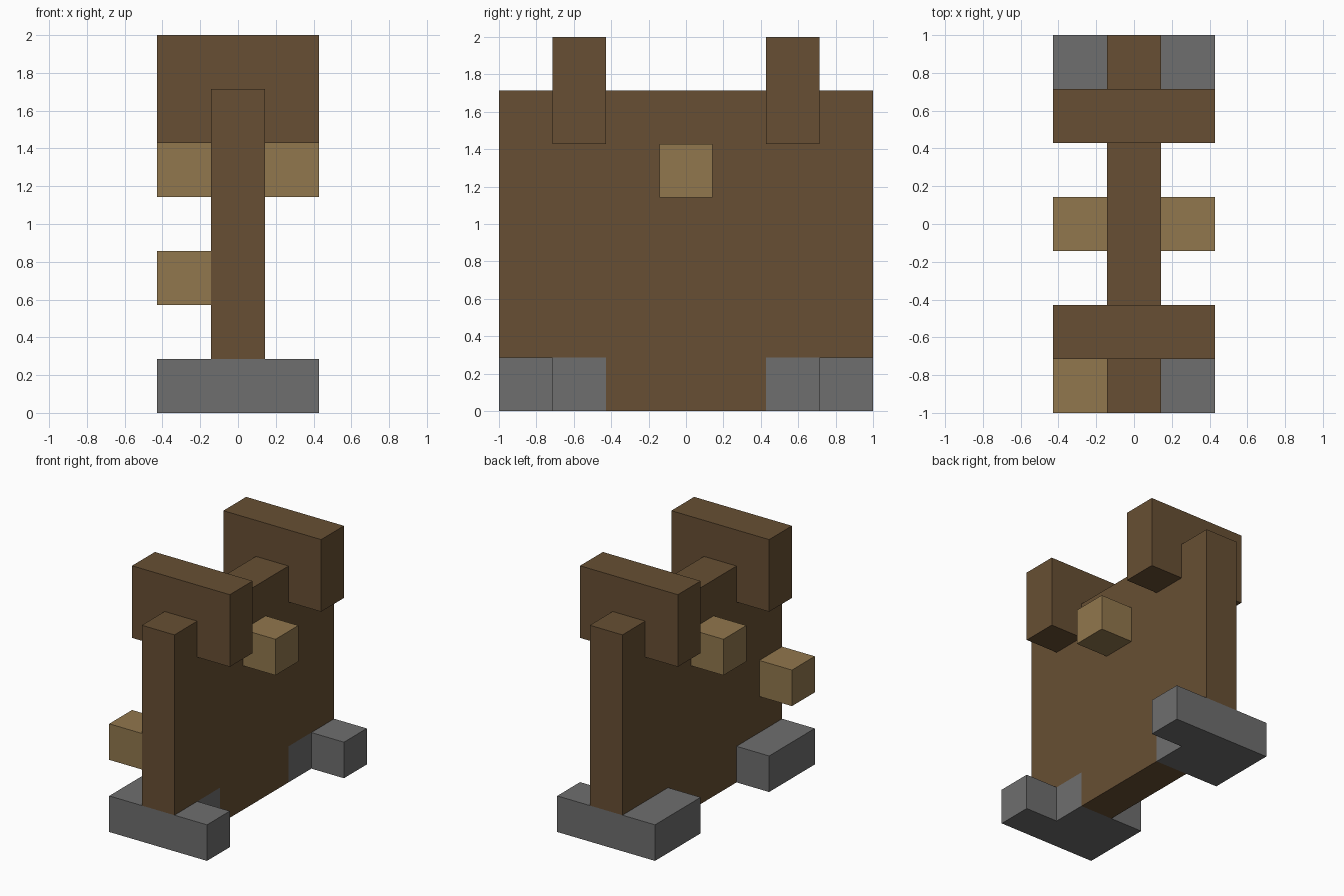
import bpy
import bmesh
from mathutils import Vector

cube = bpy.data.objects.get("Cube")
if cube:
    bpy.data.objects.remove(cube, do_unlink=True)

U = 1 / 7  # one grid cell


def material(name, rgb):
    mat = bpy.data.materials.new(name)
    mat.use_nodes = True
    color = (*rgb, 1)
    mat.diffuse_color = color
    for node in mat.node_tree.nodes:
        if node.type == 'BSDF_PRINCIPLED':
            node.inputs["Base Color"].default_value = color
    return mat


dark_wood = material("dark wood", (0.136, 0.078, 0.033))
light_wood = material("light wood", (0.283, 0.184, 0.074))
stone = material("grey stone", (0.156, 0.156, 0.156))


def extrude(name, outline, low, high, axis, mat):
    """Extrude an outline along x (outline in y, z) or z (outline in x, y)."""
    def point(a, b, h):
        return Vector((h, a, b) if axis == 'x' else (a, b, h)) * U
    bm = bmesh.new()
    face = bm.faces.new([bm.verts.new(point(a, b, low)) for a, b in outline])
    result = bmesh.ops.extrude_face_region(bm, geom=[face])
    verts = [g for g in result["geom"] if isinstance(g, bmesh.types.BMVert)]
    bmesh.ops.translate(bm, verts=verts, vec=point(0, 0, high - low))
    bmesh.ops.recalc_face_normals(bm, faces=bm.faces)
    mesh = bpy.data.meshes.new(name)
    bm.to_mesh(mesh)
    bm.free()
    mesh.materials.append(mat)
    obj = bpy.data.objects.new(name, mesh)
    bpy.context.collection.objects.link(obj)
    return obj


def box(name, x, y, z, mat):
    outline = [(x[0], y[0]), (x[1], y[0]), (x[1], y[1]), (x[0], y[1])]
    return extrude(name, outline, *z, 'z', mat)


# Upright panel, notched at the lower corners where the feet pass through
half = [(3, 0), (3, 2), (7, 2), (7, 12)]
profile = half + [(-y, z) for y, z in reversed(half)]
extrude("panel", profile, -1, 1, 'x', dark_wood)

# Mirrored front and back parts
for side, s in (("front", -1), ("back", 1)):
    foot = [(-3, 3), (1, 3), (1, 5), (3, 5), (3, 7), (-3, 7)]
    extrude(side + "_foot", [(x, s * y) for x, y in foot], 0, 2, 'z', stone)
    box(side + "_crossbar", (-3, 3), sorted((3 * s, 5 * s)), (10, 14), dark_wood)

# Pegs on the panel's sides
for side, x in (("left", (1, 3)), ("right", (-3, -1))):
    box(side + "_peg", x, (-1, 1), (8, 10), light_wood)
box("lower_right_peg", (-3, -1), (-7, -5), (4, 6), light_wood)
